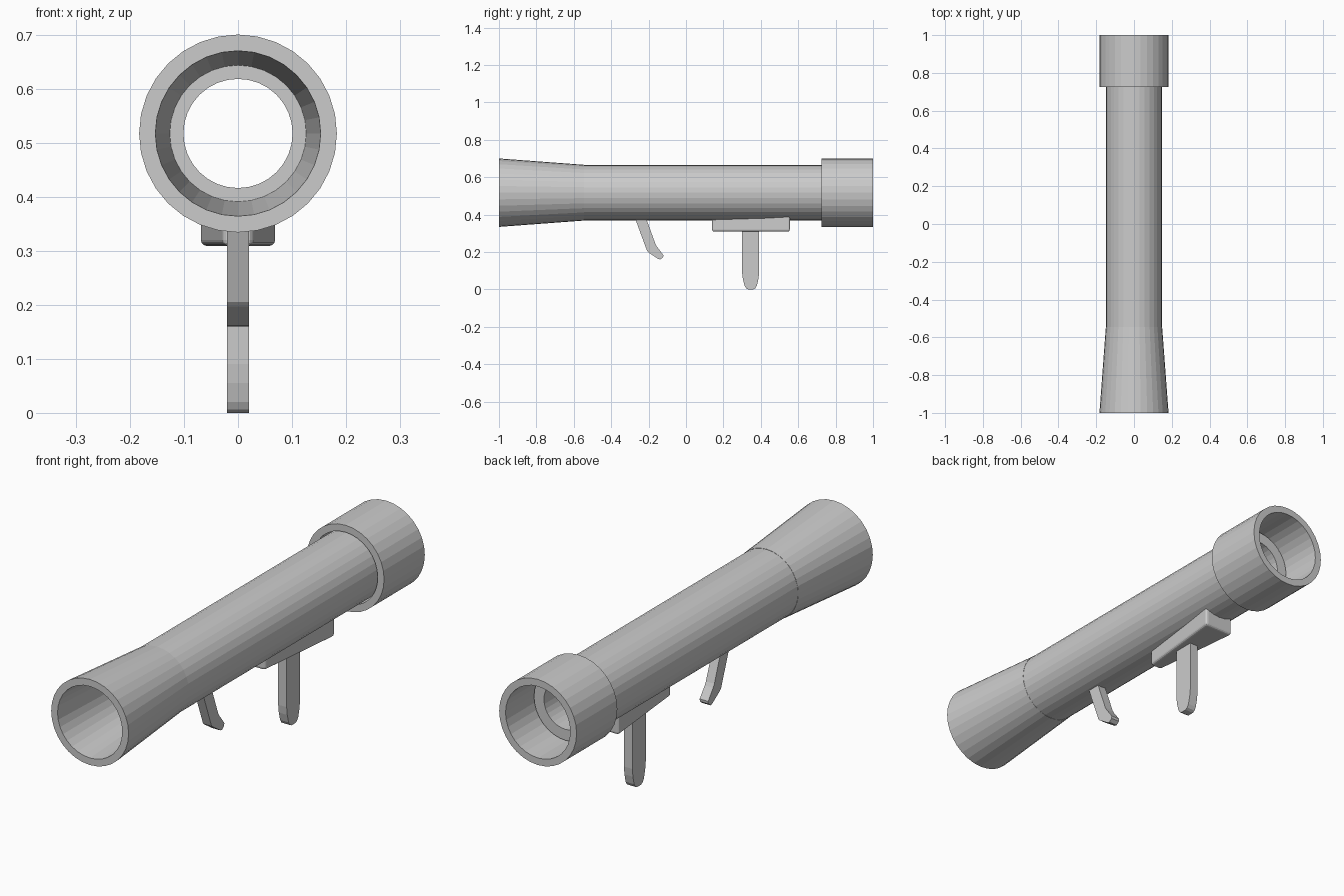
import bpy, bmesh
from math import cos, sin, pi

if "Cube" in bpy.data.objects:
    bpy.data.objects.remove(bpy.data.objects["Cube"])

AXIS_Z = 0.517
SIDES = 32


def finish(name, bm):
    bmesh.ops.recalc_face_normals(bm, faces=bm.faces)
    me = bpy.data.meshes.new(name)
    bm.to_mesh(me)
    bm.free()
    ob = bpy.data.objects.new(name, me)
    bpy.context.collection.objects.link(ob)
    return ob


def hollow_lathe(name, profile):
    """Spin a closed (y, radius) loop around the tube axis."""
    bm = bmesh.new()
    rings = []
    for y, r in profile:
        rings.append([bm.verts.new((r * sin(2 * pi * i / SIDES), y,
                                    AXIS_Z + r * cos(2 * pi * i / SIDES)))
                      for i in range(SIDES)])
    for k, a in enumerate(rings):
        b = rings[(k + 1) % len(rings)]
        for i in range(SIDES):
            j = (i + 1) % SIDES
            bm.faces.new((a[i], a[j], b[j], b[i]))
    return finish(name, bm)


def plate(name, profile, half):
    """Extrude a (y, z) outline symmetrically across x."""
    bm = bmesh.new()
    left = [bm.verts.new((-half, y, z)) for y, z in profile]
    right = [bm.verts.new((half, y, z)) for y, z in profile]
    bm.faces.new(left)
    bm.faces.new(right[::-1])
    n = len(profile)
    for i in range(n):
        j = (i + 1) % n
        bm.faces.new((left[i], left[j], right[j], right[i]))
    return finish(name, bm)


# main tube, flared mouth and rear collar
hollow_lathe("main_tube", [(-0.55, 0.148), (0.815, 0.148), (0.815, 0.101), (-0.55, 0.101)])
hollow_lathe("flared_mouth", [(-1.0, 0.183), (-0.545, 0.149), (-0.545, 0.126), (-1.0, 0.153)])
hollow_lathe("rear_collar", [(0.725, 0.183), (1.0, 0.183), (1.0, 0.153), (0.725, 0.153)])

# wedge-shaped mount, narrow at the front, softened edges
bm = bmesh.new()
bmesh.ops.create_cube(bm, size=1)
for v in bm.verts:
    back = v.co.y > 0
    half = 0.07 if back else 0.028
    v.co = (half if v.co.x > 0 else -half,
            0.555 if back else 0.14,
            0.40 if v.co.z > 0 else 0.309)
mount = finish("grip_mount", bm)
bevel = mount.modifiers.new("soft_edges", 'BEVEL')
bevel.width = 0.011
bevel.segments = 3

# straight grip with a rounded foot
plate("grip", [(0.30, 0.32), (0.30, 0.09), (0.304, 0.055), (0.313, 0.02),
               (0.321, 0.006), (0.332, 0.0), (0.36, 0.0), (0.371, 0.006),
               (0.379, 0.02), (0.387, 0.055), (0.391, 0.09), (0.391, 0.32)], 0.02)

# slanted trigger
plate("trigger", [(-0.276, 0.39), (-0.208, 0.205), (-0.20, 0.197), (-0.148, 0.162),
                  (-0.137, 0.16), (-0.122, 0.172), (-0.121, 0.183), (-0.155, 0.228),
                  (-0.163, 0.242), (-0.217, 0.39)], 0.02)
